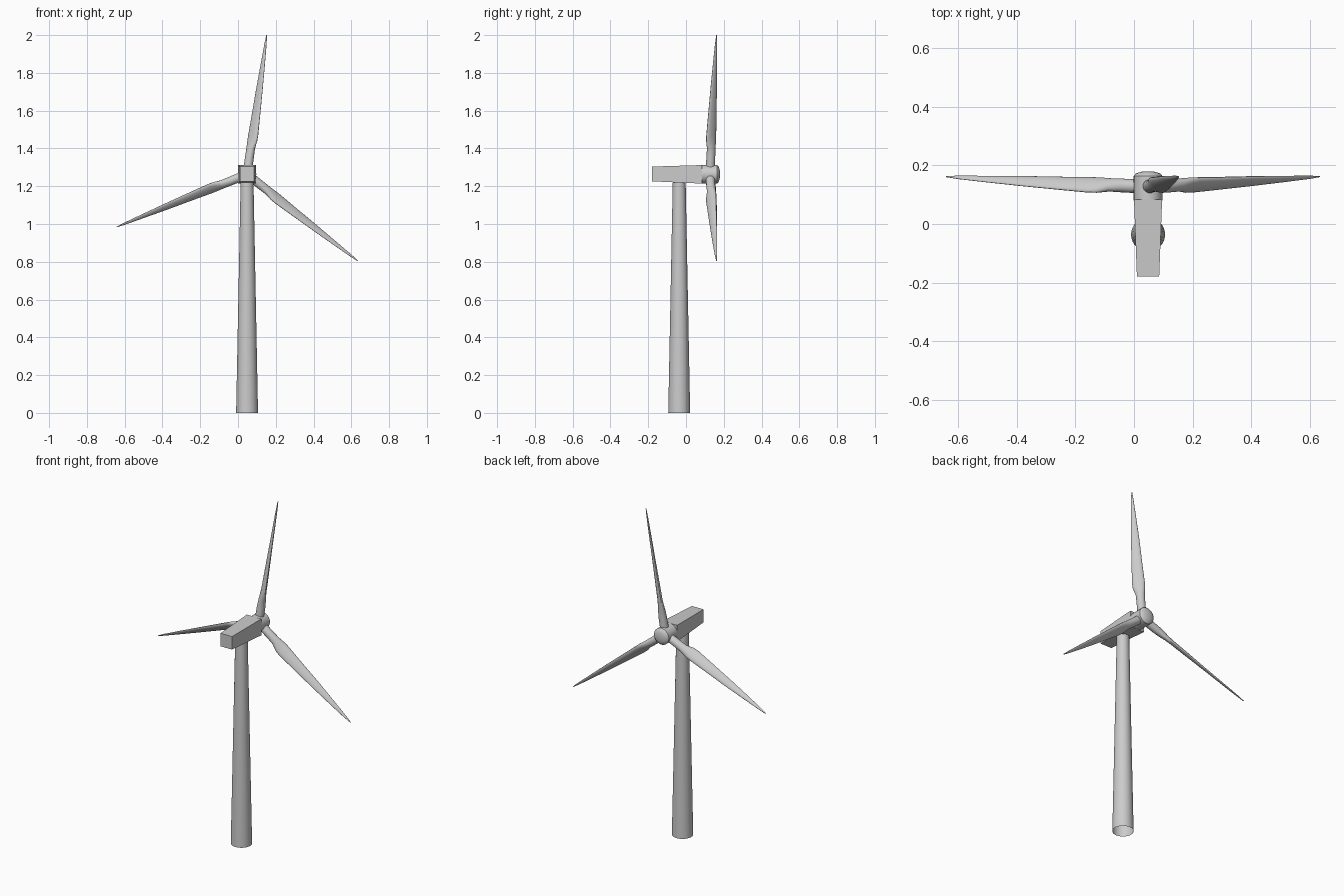
import bpy, bmesh, math
from mathutils import Matrix, Vector

if "Cube" in bpy.data.objects:
    bpy.data.objects.remove(bpy.data.objects["Cube"])

CX, HUB_Z = 0.048, 1.263


def loft(name, rings, cap_start=True, cap_end=True, smooth=True):
    """Skin a list of equally sized point rings into one object."""
    bm = bmesh.new()
    loops = [[bm.verts.new(p) for p in ring] for ring in rings]
    n = len(loops[0])
    for a, b in zip(loops, loops[1:]):
        for i in range(n):
            j = (i + 1) % n
            bm.faces.new((a[i], a[j], b[j], b[i]))
    if cap_start:
        bm.faces.new(loops[0][::-1])
    if cap_end:
        bm.faces.new(loops[-1])
    bmesh.ops.recalc_face_normals(bm, faces=bm.faces)
    mesh = bpy.data.meshes.new(name)
    bm.to_mesh(mesh)
    bm.free()
    obj = bpy.data.objects.new(name, mesh)
    bpy.context.collection.objects.link(obj)
    if smooth:
        bpy.ops.object.select_all(action='DESELECT')
        obj.select_set(True)
        bpy.context.view_layer.objects.active = obj
        bpy.ops.object.shade_smooth_by_angle(angle=math.radians(35))
    return obj


def circle(radius, n=32):
    return [(radius * math.cos(2 * math.pi * i / n),
             radius * math.sin(2 * math.pi * i / n)) for i in range(n)]


# Tapered tower, open at the foot
loft("tower", [[(CX + u, -0.036 + v, z) for u, v in circle(r)]
               for r, z in ((0.058, 0), (0.034, 1.225))], cap_start=False)

# Nacelle box, slightly narrower at the free end
loft("nacelle", [[(CX + sx * w, y, z) for sx, z in
                  ((-1, lo), (1, lo), (1, hi), (-1, hi))]
                 for y, w, lo, hi in ((-0.18, 0.038, 1.226, 1.304),
                                      (0.084, 0.048, 1.214, 1.312))],
     smooth=False)

# Hub with a shallow domed nose
loft("hub", [[(CX + u, y, HUB_Z + v) for u, v in circle(r)]
             for y, r in ((0.08, 0.049), (0.164, 0.049), (0.172, 0.042),
                          (0.178, 0.026), (0.18, 0.008))])

# Blade stations: distance, leading reach, trailing reach, half thickness
STATIONS = ((0.02, 0.024, 0.024, 0.024), (0.10, 0.024, 0.024, 0.023),
            (0.14, 0.025, 0.025, 0.020), (0.18, 0.030, 0.038, 0.015),
            (0.21, 0.030, 0.040, 0.013), (0.32, 0.025, 0.034, 0.011),
            (0.46, 0.020, 0.026, 0.008), (0.60, 0.012, 0.016, 0.006),
            (0.70, 0.006, 0.008, 0.004), (0.744, 0.002, 0.002, 0.002))
TWIST = math.radians(45)
CHORD = Vector((math.cos(TWIST), -math.sin(TWIST), 0))
NORMAL = Vector((math.sin(TWIST), math.cos(TWIST), 0))


def blade_ring(dist, lead, trail, thick):
    axis = Vector((0, 0.127 + 0.035 * dist / 0.744, dist))
    return [axis + CHORD * u * (trail if u > 0 else lead) + NORMAL * v * thick
            for u, v in circle(1, 20)]


# Three blades around the hub
for k in range(3):
    turn = (Matrix.Translation((CX, 0, HUB_Z)) @
            Matrix.Rotation(math.radians(8 + 120 * k), 4, 'Y'))
    loft(f"blade_{k + 1}",
         [[turn @ p for p in blade_ring(*s)] for s in STATIONS])
